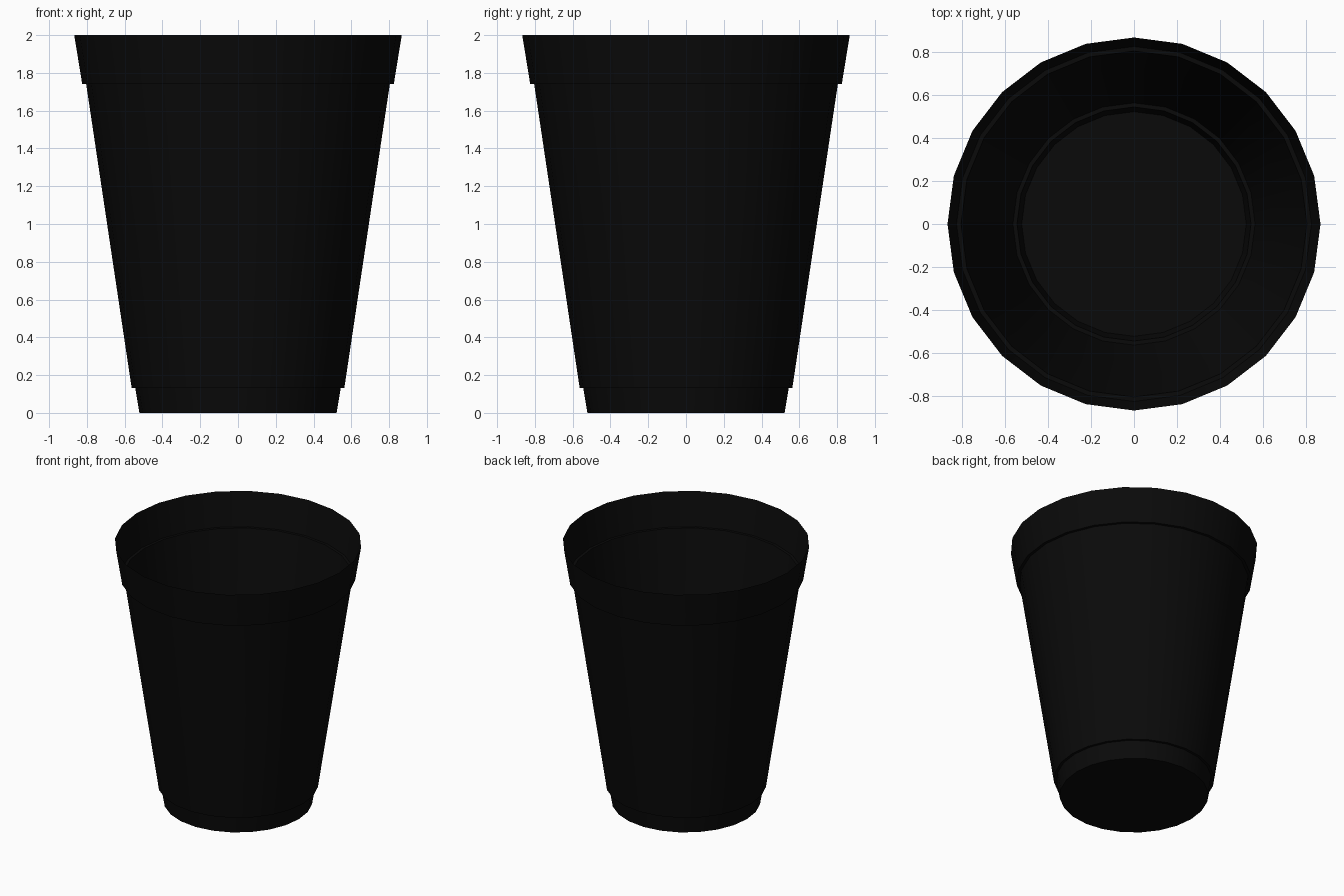
import bpy, bmesh, math

if "Cube" in bpy.data.objects:
    bpy.data.objects.remove(bpy.data.objects["Cube"])

SIDES = 24
# Outline of the thin wall from base to rim: (radius, height)
PROFILE = [(0.522, 0.0), (0.544, 0.132), (0.563, 0.132),
           (0.804, 1.742), (0.825, 1.742), (0.867, 2.0)]

bm = bmesh.new()

# Rings of the cup wall
rings = []
for r, z in PROFILE:
    rings.append([bm.verts.new((r * math.cos(2 * math.pi * i / SIDES),
                                r * math.sin(2 * math.pi * i / SIDES), z))
                  for i in range(SIDES)])

# Wall: foot, lower step, tapered body, upper step and rim band
for lower, upper in zip(rings, rings[1:]):
    for i in range(SIDES):
        j = (i + 1) % SIDES
        bm.faces.new((lower[i], lower[j], upper[j], upper[i]))

# Floor: triangle fan around the centre
centre = bm.verts.new((0, 0, 0))
for i in range(SIDES):
    bm.faces.new((centre, rings[0][(i + 1) % SIDES], rings[0][i]))

mesh = bpy.data.meshes.new("cup")
bm.to_mesh(mesh)
bm.free()
cup = bpy.data.objects.new("cup", mesh)
bpy.context.collection.objects.link(cup)

# Smooth sides with crisp steps
bpy.context.view_layer.objects.active = cup
cup.select_set(True)
bpy.ops.object.shade_smooth_by_angle(angle=math.radians(30))

# Black plastic
black = bpy.data.materials.new("black_plastic")
black.diffuse_color = (0.003, 0.003, 0.003, 1)
black.use_nodes = True
black.node_tree.nodes["Principled BSDF"].inputs["Base Color"].default_value = black.diffuse_color
mesh.materials.append(black)
